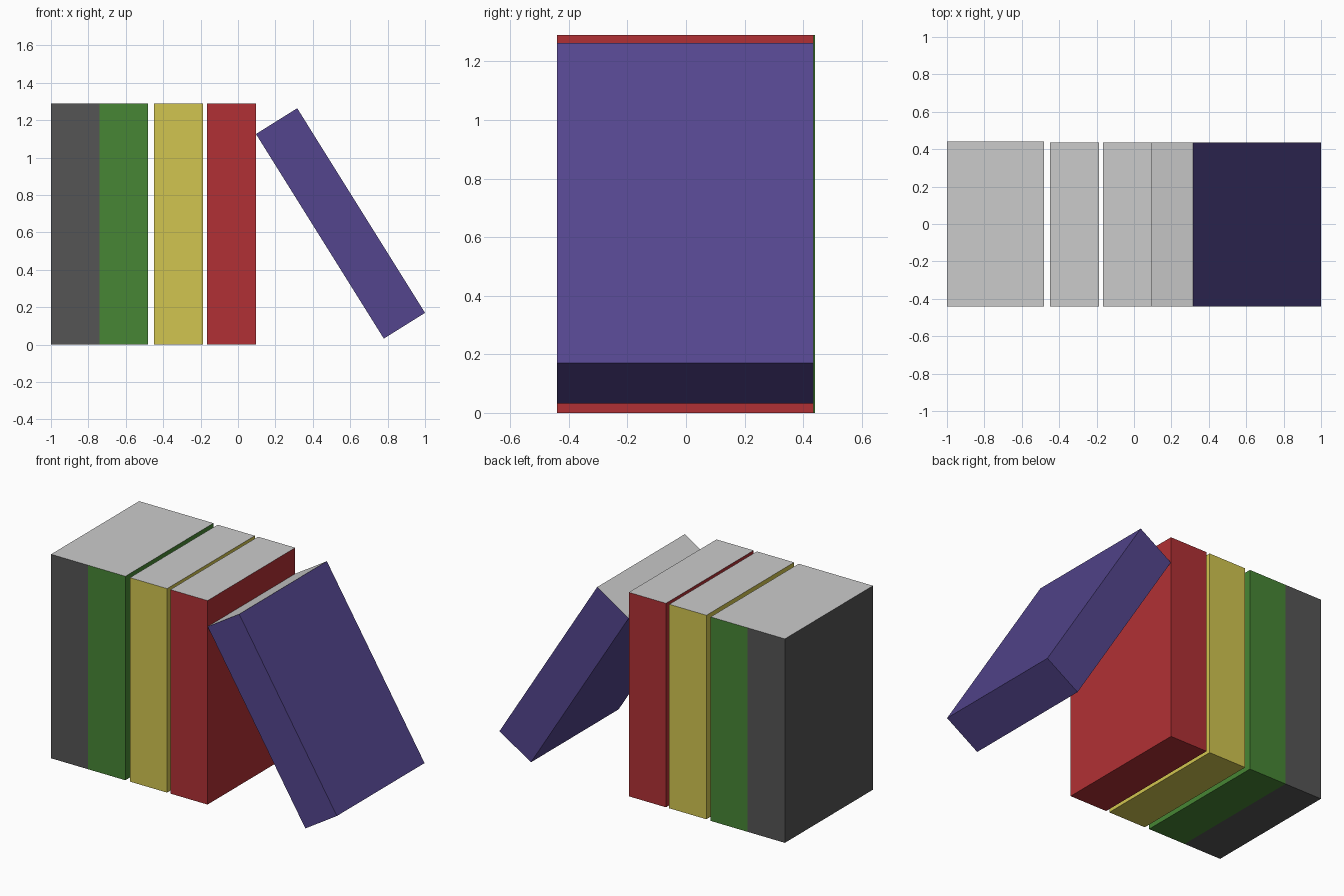
import bpy, bmesh, math
from mathutils import Matrix

if "Cube" in bpy.data.objects:
    bpy.data.objects.remove(bpy.data.objects["Cube"])

THICK, HEIGHT, FRONT = 0.26, 1.29, -0.44


def material(name, rgb):
    m = bpy.data.materials.new(name)
    m.diffuse_color = (*rgb, 1)
    m.use_nodes = True
    m.node_tree.nodes["Principled BSDF"].inputs["Base Color"].default_value = m.diffuse_color
    return m


pages = material("pages", (0.8, 0.8, 0.8))


# One book: coloured cover on five sides, pale pages on top
def book(name, x, back, rgb, z=HEIGHT / 2, lean=0):
    depth = back - FRONT
    bm = bmesh.new()
    bmesh.ops.create_cube(bm, size=1, matrix=Matrix.Diagonal((THICK, depth, HEIGHT, 1)))
    bm.normal_update()
    for f in bm.faces:
        f.material_index = 1 if f.normal.z > 0.9 else 0
    me = bpy.data.meshes.new(name)
    bm.to_mesh(me)
    bm.free()
    me.materials.append(material(name + "_cover", rgb))
    me.materials.append(pages)
    ob = bpy.data.objects.new(name, me)
    ob.location = (x, FRONT + depth / 2, z)
    ob.rotation_euler.y = math.radians(lean)
    bpy.context.collection.objects.link(ob)


# Upright row
book("dark_grey_book", -0.87, 0.44, (0.09, 0.09, 0.09))
book("green_book", -0.61, 0.44, (0.063, 0.24, 0.035))
book("yellow_book", -0.318, 0.436, (0.64, 0.56, 0.08))
book("red_book", -0.035, 0.436, (0.44, 0.03, 0.035))

# Book leaning against the row
book("leaning_purple_book", 0.548, 0.436, (0.088, 0.06, 0.27), z=0.648, lean=-32)
